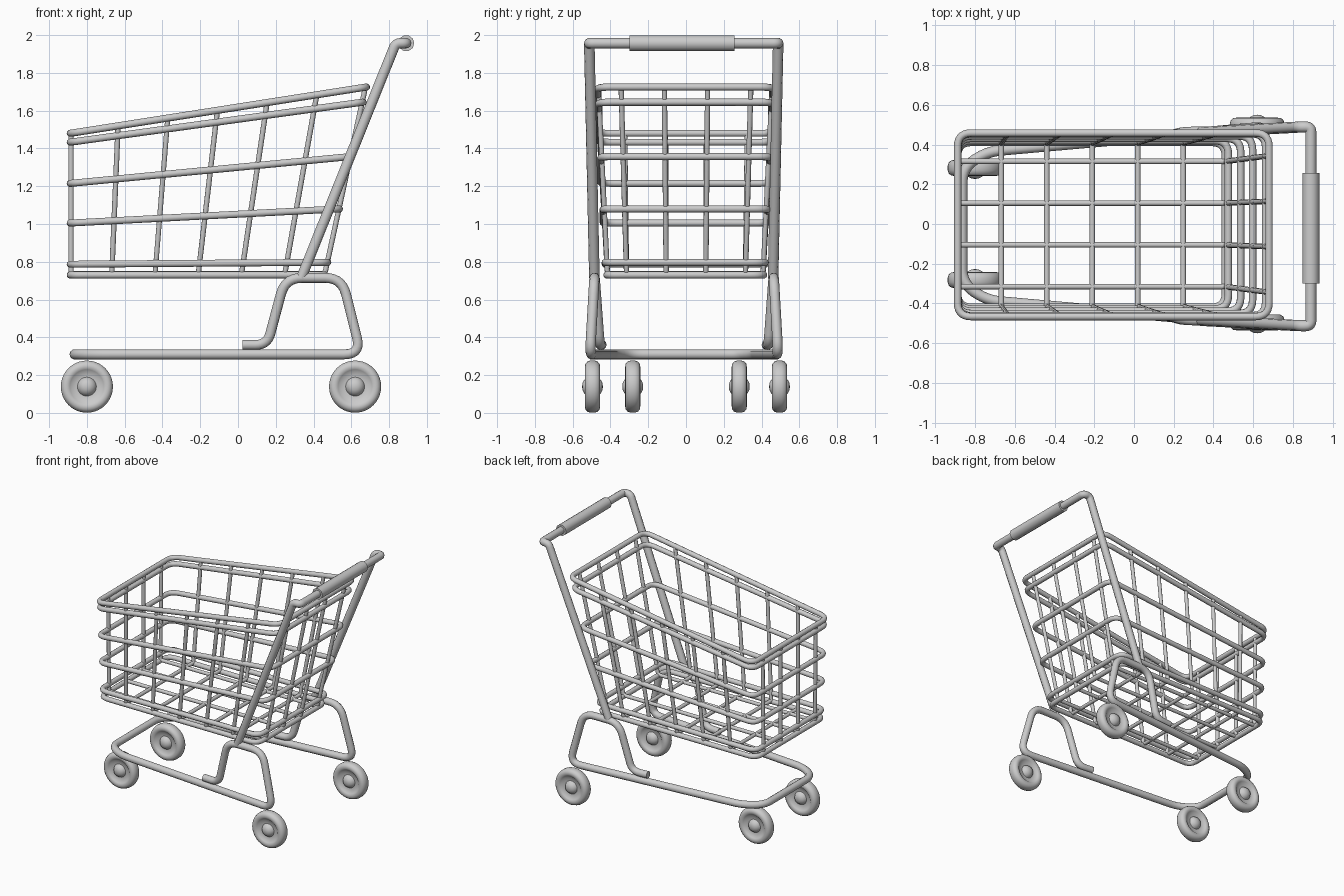
import bpy, bmesh, math
from mathutils import Vector

if "Cube" in bpy.data.objects:
    bpy.data.objects.remove(bpy.data.objects["Cube"])


def rounded(points, radius, cyclic):
    """Replace the corners of a polyline with smooth fillets."""
    pts = [Vector(p) for p in points]
    n, out = len(pts), []
    for i, p in enumerate(pts):
        if not cyclic and i in (0, n - 1):
            out.append(p)
            continue
        a, b = pts[i - 1] - p, pts[(i + 1) % n] - p
        r = min(radius, a.length * 0.48, b.length * 0.48)
        s, e = p + a.normalized() * r, p + b.normalized() * r
        for k in range(8):
            t = k / 7
            out.append(s * (1 - t) ** 2 + p * 2 * t * (1 - t) + e * t * t)
    return out


def smooth(obj, angle=40):
    bpy.ops.object.select_all(action='DESELECT')
    obj.select_set(True)
    bpy.context.view_layer.objects.active = obj
    if obj.type == 'CURVE':
        bpy.ops.object.convert(target='MESH')
    bpy.ops.object.shade_smooth_by_angle(angle=math.radians(angle))


def tube(name, paths, r, fillet=0.0, cyclic=False, y=0.0):
    """Sweep a round section along one or more paths."""
    cu = bpy.data.curves.new(name, 'CURVE')
    cu.dimensions = '3D'
    cu.bevel_depth = r
    cu.bevel_resolution = 3
    cu.use_fill_caps = True
    for path in paths:
        pts = rounded(path, fillet, cyclic) if fillet else path
        sp = cu.splines.new('POLY')
        sp.points.add(len(pts) - 1)
        for q, p in zip(sp.points, pts):
            q.co = (p[0], p[1], p[2], 1)
        sp.use_cyclic_u = cyclic
    obj = bpy.data.objects.new(name, cu)
    obj.location.y = y
    bpy.context.collection.objects.link(obj)
    smooth(obj)


def mirrored(half):
    """Continue a half path to the other side of the cart."""
    return half + [(x, -y, z) for x, y, z in reversed(half)]


# Basket rings: rear x, half width, front z, rear z
FRONT = -0.888
rings = [(0.68, 0.462, 1.48, 1.725), (0.662, 0.458, 1.433, 1.645),
         (0.597, 0.447, 1.215, 1.357), (0.537, 0.435, 1.005, 1.08),
         (0.475, 0.424, 0.787, 0.797), (0.46, 0.415, 0.73, 0.73)]
tube("basket_rings", [[(FRONT, -w, zf), (xr, -w, zr), (xr, w, zr), (FRONT, w, zf)]
                      for xr, w, zf, zr in rings], 0.019, 0.07, True, -0.004)

# Lengthwise wires: down the rear, along the floor, up the front
tube("basket_long_wires", [[(0.675, y * 1.09, 1.725), (0.46, y, 0.737),
                            (-0.884, y, 0.737), (-0.884, y * 1.03, 1.48)]
                           for y in (-0.315, -0.105, 0.105, 0.315)], 0.014, 0.02)

# Crosswise wires: down one side, across the floor, up the other
cross = []
for i in range(5):
    xb, xt = -0.668 + 0.229 * i, -0.635 + 0.263 * i
    zt = 1.48 + (xt - FRONT) * 0.156
    cross.append(mirrored([(xt, 0.458, zt), (xb, 0.412, 0.737)]))
tube("basket_cross_wires", cross, 0.014, 0.02, y=-0.004)

# Base frame: one tube with an arch at each rear corner
tube("base_frame", [mirrored([(0.025, 0.437, 0.36), (0.155, 0.447, 0.36),
                              (0.25, 0.473, 0.715), (0.55, 0.475, 0.715),
                              (0.652, 0.498, 0.31), (-0.74, 0.375, 0.31),
                              (-0.865, 0.29, 0.31)])], 0.027, 0.09, y=-0.01)

# Uprights and push handle
tube("handle_frame", [mirrored([(0.335, 0.473, 0.715), (0.835, 0.5, 1.957),
                                (0.89, 0.5, 1.957)])], 0.028, 0.07, y=-0.012)
tube("handle_grip", [[(0.89, -0.3, 1.957), (0.89, 0.257, 1.957)]], 0.043)

# Wheels: lathed tyre, recessed disc and domed hub
side = [(0, 0.055), (0.018, 0.053), (0.036, 0.044), (0.046, 0.03), (0.05, 0.022),
        (0.08, 0.024), (0.09, 0.034), (0.104, 0.04), (0.12, 0.038),
        (0.132, 0.028), (0.138, 0.012)]
profile = side + [(r, -d) for r, d in reversed(side)]
for label, x, y in (("front", -0.8, 0.282), ("rear", 0.62, 0.495)):
    for s, hand in ((-1, "right"), (1, "left")):
        bm = bmesh.new()
        vs = [bm.verts.new((r, d, 0)) for r, d in profile]
        es = [bm.edges.new(p) for p in zip(vs, vs[1:])]
        bmesh.ops.spin(bm, geom=vs + es, cent=(0, 0, 0), axis=(0, 1, 0),
                       angle=math.tau, steps=40)
        bmesh.ops.remove_doubles(bm, verts=bm.verts, dist=0.0001)
        bmesh.ops.recalc_face_normals(bm, faces=bm.faces)
        name = f"{label}_wheel_{hand}"
        me = bpy.data.meshes.new(name)
        bm.to_mesh(me)
        bm.free()
        wheel = bpy.data.objects.new(name, me)
        wheel.location = (x, y * s, 0.139)
        bpy.context.collection.objects.link(wheel)
        smooth(wheel, 50)
